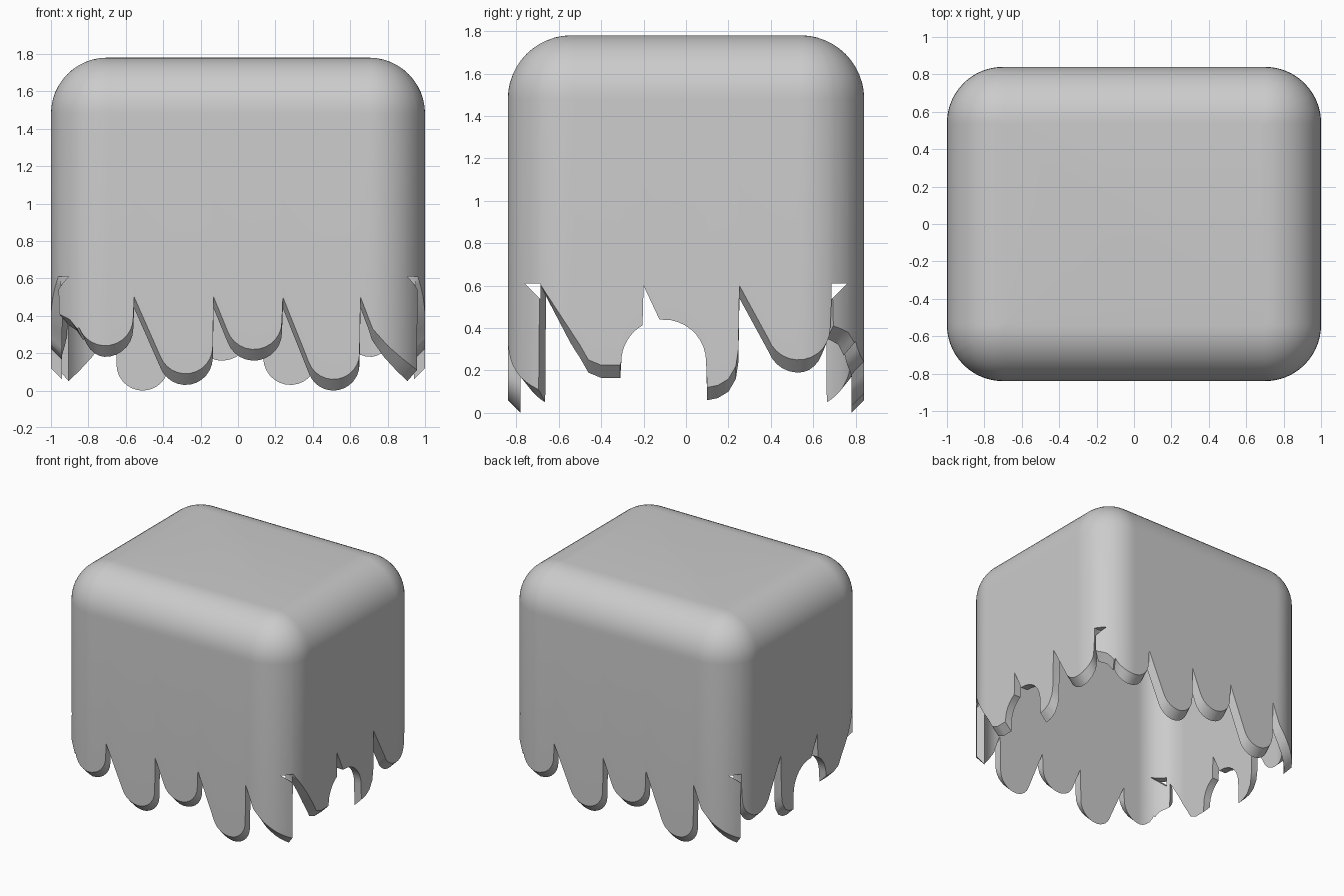
import bpy, bmesh, math
from mathutils import Vector

if "Cube" in bpy.data.objects:
    bpy.data.objects.remove(bpy.data.objects["Cube"])

CORE_X, CORE_Y = 0.70, 0.54      # straight half lengths between the rounded corners
RADIUS, WALL = 0.30, 0.06
SHOULDER = 1.48


def lobe(centre, radius, bottom, start=20):
    """Round hanging end of one drip."""
    angles = [math.radians(start + (180 - start) * i / 12) for i in range(13)]
    return [(centre - radius * math.cos(a), bottom + radius - radius * math.sin(a), WALL)
            for a in angles]


def bite(first, last):
    """Part of the round hole in the side hem, cut straight through."""
    angles = [math.radians(first + (last - first) * i / 8) for i in range(9)]
    return [(-0.105 - 0.2 * math.cos(a), 0.24 + 0.2 * math.sin(a), 0) for a in angles]


def line(*points):
    return [(u, z, WALL) for u, z in points]


def densify(points, step=0.025):
    out = [points[0]]
    for a, b in zip(points, points[1:]):
        count = max(1, math.ceil(abs(b[0] - a[0]) / step))
        out += [tuple(p + (q - p) * i / count for p, q in zip(a, b))
                for i in range(1, count + 1)]
    return out


# Hem heights along the front and along the side
front_hem = densify(
    line((-0.957, 0.41), (-0.9, 0.38), (-0.86, 0.33)) + lobe(-0.71, 0.15, 0.24)
    + line((-0.555, 0.5)) + lobe(-0.28, 0.145, 0.09)
    + line((-0.13, 0.5)) + lobe(0.085, 0.15, 0.22)
    + line((0.24, 0.5)) + lobe(0.51, 0.14, 0.06)
    + line((0.655, 0.5), (0.72, 0.33), (0.8, 0.24), (0.88, 0.17), (0.957, 0.11)))
side_hem = densify(
    line((-0.69, 0.61), (-0.5, 0.32), (-0.46, 0.25), (-0.4, 0.225), (-0.31, 0.225))
    + bite(0, 60) + [(-0.2, 0.6, 0), (-0.125, 0.44, 0)] + bite(100, 180)
    + line((0.1, 0.12), (0.15, 0.13), (0.2, 0.16), (0.235, 0.22), (0.247, 0.3),
           (0.252, 0.6)) + lobe(0.53, 0.15, 0.25) + line((0.69, 0.61)))


def column(u, z, drop, core_u, core_v, place):
    """Core point, outward direction and hem height of one upright strip edge."""
    core = max(-core_u, min(core_u, u))
    along = (u - core) / RADIUS
    out = math.sqrt(1 - along * along)
    return place(core, core_v), place(along, out), z, drop


front = [column(*p, CORE_X, CORE_Y, lambda u, v: Vector((u, -v, 0))) for p in front_hem]
right = [column(*p, CORE_Y, CORE_X, lambda u, v: Vector((v, u, 0))) for p in side_hem]
back = [(-c, -n, z, d) for c, n, z, d in front]
left = [column(*p, CORE_Y, CORE_X, lambda u, v: Vector((-v, u, 0)))
        for p in reversed(side_hem)]

# Shell: each column runs over the outside, round the hem and up the inside
bm = bmesh.new()
strips = []
for core, out, z, drop in front + right + back + left:
    def arc(radius):
        return [core + out * radius * math.cos(a) + Vector((0, 0, SHOULDER + radius * math.sin(a)))
                for a in (math.pi / 2 * i / 12 for i in range(13))]
    inner = RADIUS - WALL
    path = arc(RADIUS)[::-1]
    path += [core + out * RADIUS + Vector((0, 0, z)), core + out * inner + Vector((0, 0, z - drop))]
    path += arc(inner)
    strips.append([bm.verts.new(p) for p in path])
for a, b in zip(strips, strips[1:] + strips[:1]):
    for i in range(len(a) - 1):
        bm.faces.new((a[i], a[i + 1], b[i + 1], b[i]))
bmesh.ops.remove_doubles(bm, verts=bm.verts, dist=1e-5)
bmesh.ops.holes_fill(bm, edges=[e for e in bm.edges if e.is_boundary], sides=0)
bmesh.ops.recalc_face_normals(bm, faces=bm.faces)
mesh = bpy.data.meshes.new("dripping_cover")
bm.to_mesh(mesh)
bm.free()
cover = bpy.data.objects.new("dripping_cover", mesh)
bpy.context.collection.objects.link(cover)

grey = bpy.data.materials.new("plain grey")
grey.use_nodes = True
colour = (0.6, 0.6, 0.6, 1)
grey.diffuse_color = colour
grey.node_tree.nodes["Principled BSDF"].inputs["Base Color"].default_value = colour
mesh.materials.append(grey)

# Small triangular nicks at the corner slits
for name, s in (("front_nick_cutter", -1), ("back_nick_cutter", 1)):
    bm = bmesh.new()
    face = bm.faces.new([bm.verts.new((-1.1, s * y, z))
                         for y, z in ((0.76, 0.61), (0.685, 0.61), (0.685, 0.535))])
    grown = bmesh.ops.extrude_face_region(bm, geom=[face])
    bmesh.ops.translate(bm, vec=(2.2, 0, 0),
                        verts=[g for g in grown["geom"] if isinstance(g, bmesh.types.BMVert)])
    bmesh.ops.recalc_face_normals(bm, faces=bm.faces)
    cutter_mesh = bpy.data.meshes.new(name)
    bm.to_mesh(cutter_mesh)
    bm.free()
    cutter_mesh.materials.append(grey)
    cutter = bpy.data.objects.new(name, cutter_mesh)
    bpy.context.collection.objects.link(cutter)
    cutter.hide_render = True
    cutter.hide_set(True)
    cut = cover.modifiers.new(name, "BOOLEAN")
    cut.operation, cut.solver, cut.object = "DIFFERENCE", "EXACT", cutter

# Bake the nicks, then smooth the rounded faces
bpy.ops.object.select_all(action="DESELECT")
bpy.context.view_layer.objects.active = cover
cover.select_set(True)
for modifier in list(cover.modifiers):
    cutter = modifier.object
    bpy.ops.object.modifier_apply(modifier=modifier.name)
    bpy.data.objects.remove(cutter)
bpy.ops.object.shade_smooth_by_angle(angle=math.radians(35))
